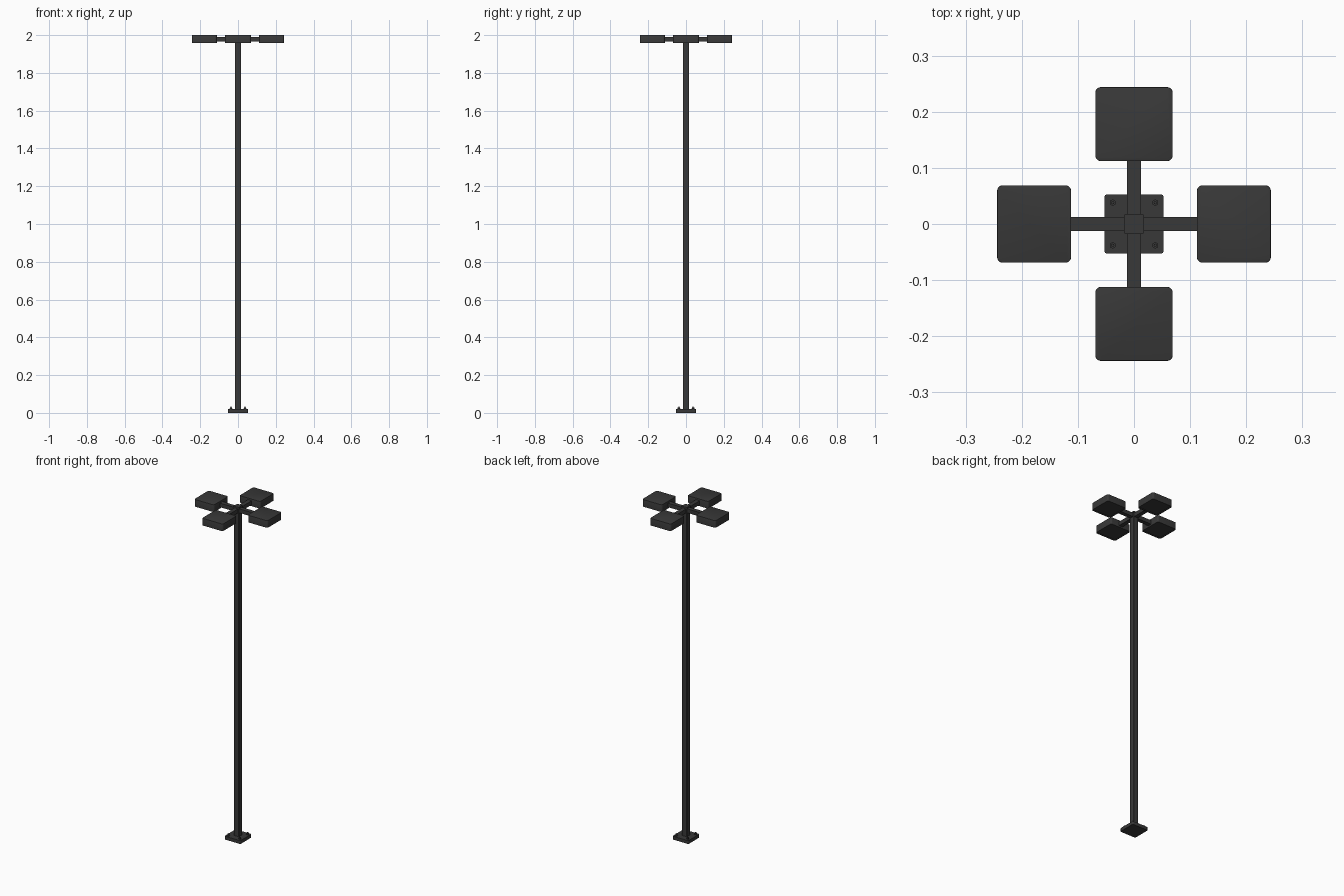
import bpy, bmesh, math
from mathutils import Matrix

if "Cube" in bpy.data.objects:
    bpy.data.objects.remove(bpy.data.objects["Cube"])

mat = bpy.data.materials.new("dark_metal")
mat.diffuse_color = (0.04, 0.04, 0.04, 1)
mat.use_nodes = True
mat.node_tree.nodes["Principled BSDF"].inputs["Base Color"].default_value = mat.diffuse_color


def finish(name, bm):
    bmesh.ops.recalc_face_normals(bm, faces=bm.faces)
    me = bpy.data.meshes.new(name)
    bm.to_mesh(me)
    bm.free()
    ob = bpy.data.objects.new(name, me)
    bpy.context.collection.objects.link(ob)
    me.materials.append(mat)
    bpy.ops.object.select_all(action='DESELECT')
    ob.select_set(True)
    bpy.context.view_layer.objects.active = ob
    bpy.ops.object.shade_smooth_by_angle(angle=math.radians(30))
    return ob


def rounded_box(lo, hi, radius=0, segs=4):
    """Box with its vertical edges rounded."""
    bm = bmesh.new()
    size = [h - l for l, h in zip(lo, hi)]
    mid = [(h + l) / 2 for l, h in zip(lo, hi)]
    bmesh.ops.create_cube(bm, size=1, matrix=Matrix.Translation(mid) @ Matrix.Diagonal((*size, 1)))
    if radius:
        edges = [e for e in bm.edges
                 if abs(e.verts[0].co.z - e.verts[1].co.z) > size[2] * 0.9]
        bmesh.ops.bevel(bm, geom=edges, offset=radius, segments=segs, profile=0.5, affect='EDGES')
    return bm


def cylinder(bm, x, y, z0, z1, r, segs):
    bmesh.ops.create_cone(bm, cap_ends=True, segments=segs, radius1=r, radius2=r,
                          depth=z1 - z0, matrix=Matrix.Translation((x, y, (z0 + z1) / 2)))


# Base plate, square pole and its cap
finish("base_plate", rounded_box((-.053, -.053, 0), (.053, .053, .02), .006))
finish("pole", rounded_box((-.0165, -.0165, .02), (.0165, .0165, 1.992), .003, 3))
finish("pole_cap", rounded_box((-.0175, -.0175, 1.992), (.0175, .0175, 2.0), .002, 2))

# Anchor bolts: washer, hex nut and stud
for i, (sx, sy) in enumerate([(-1, -1), (1, -1), (1, 1), (-1, 1)]):
    x, y = sx * .038, sy * .038
    bm = bmesh.new()
    cylinder(bm, x, y, .02, .022, .008, 20)
    cylinder(bm, x, y, .022, .028, .006, 6)
    cylinder(bm, x, y, .028, .034, .003, 12)
    finish(f"anchor_bolt_{i + 1}", bm)

# Four arms with lamp heads
for i in range(4):
    rot = Matrix.Rotation(i * math.pi / 2, 4, 'Z')

    arm = rounded_box((.0165, -.0125, 1.966), (.115, .0125, 1.99))
    bmesh.ops.transform(arm, matrix=rot, verts=arm.verts)
    finish(f"arm_{i + 1}", arm)

    head = rounded_box((.112, -.069, 1.957), (.244, .069, 2.0), .01, 5)
    # Soften the top rim and set the lens slightly into the underside
    rim = [e for e in head.edges if all(v.co.z > 1.999 for v in e.verts)]
    bmesh.ops.bevel(head, geom=rim, offset=.0015, segments=2, profile=0.5, affect='EDGES')
    head.normal_update()
    under = [f for f in head.faces if f.normal.z < -.9]
    bmesh.ops.inset_region(head, faces=under, thickness=.006, depth=0)
    bmesh.ops.inset_region(head, faces=under, thickness=.001, depth=-.003)
    bmesh.ops.transform(head, matrix=rot, verts=head.verts)
    finish(f"lamp_head_{i + 1}", head)
